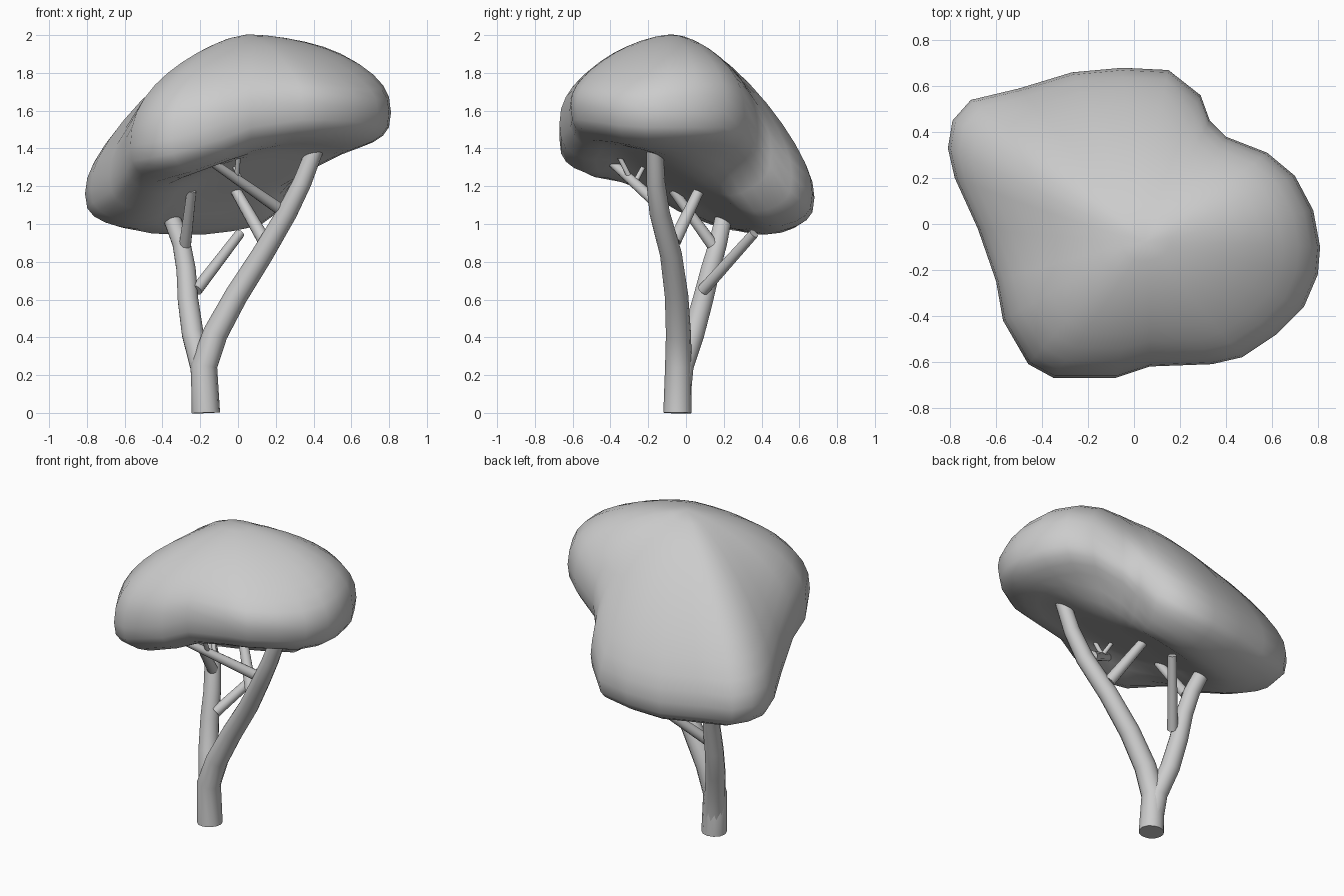
import bpy, bmesh, math
from mathutils import Vector

cube = bpy.data.objects.get("Cube")
if cube:
    bpy.data.objects.remove(cube, do_unlink=True)

grey = bpy.data.materials.new("plain_grey")
grey.use_nodes = True
grey.diffuse_color = (0.6, 0.6, 0.6, 1)
grey.node_tree.nodes["Principled BSDF"].inputs["Base Color"].default_value = (0.6, 0.6, 0.6, 1)


def finish(name, mesh):
    """Link a mesh as a smooth shaded object with the shared material."""
    mesh.materials.clear()
    mesh.materials.append(grey)
    obj = bpy.data.objects.new(name, mesh)
    bpy.context.collection.objects.link(obj)
    bpy.ops.object.select_all(action="DESELECT")
    obj.select_set(True)
    bpy.context.view_layer.objects.active = obj
    bpy.ops.object.shade_smooth_by_angle(angle=math.radians(60))


def limb(name, path, radii):
    """Tapered round tube along a path, with closed ends."""
    curve = bpy.data.curves.new(name + "_curve", "CURVE")
    curve.dimensions = "3D"
    curve.bevel_depth = 1
    curve.bevel_resolution = 4
    curve.use_fill_caps = True
    spline = curve.splines.new("POLY")
    spline.points.add(len(path) - 1)
    for i, (point, position) in enumerate(zip(spline.points, path)):
        point.co = (*position, 1)
        blend = i / (len(path) - 1)
        point.radius = radii[0] + (radii[1] - radii[0]) * blend
    helper = bpy.data.objects.new(name + "_helper", curve)
    bpy.context.collection.objects.link(helper)
    depsgraph = bpy.context.evaluated_depsgraph_get()
    mesh = bpy.data.meshes.new_from_object(helper.evaluated_get(depsgraph))
    bpy.data.objects.remove(helper, do_unlink=True)
    finish(name, mesh)


# Trunk with its two main limbs
limb("right_leaning_trunk",
     [(-.17, -.045, 0), (-.18, -.04, .25), (-.12, -.04, .42), (-.01, -.05, .62),
      (.13, -.08, .84), (.26, -.14, 1.06), (.34, -.16, 1.22), (.41, -.165, 1.4)],
     (.075, .045))
limb("left_leaning_trunk",
     [(-.172, -.04, .08), (-.193, -.02, .25), (-.24, .04, .42), (-.265, .09, .6),
      (-.275, .13, .76), (-.3, .17, .9), (-.355, .2, 1.04)],
     (.066, .046))

# Side branches and twigs
limb("back_branch", [(-.22, .09, .65), (.01, .36, .95)], (.032, .026))
limb("left_branch", [(-.28, .14, .89), (-.245, -.07, 1.18)], (.032, .025))
limb("middle_branch", [(.14, -.06, .91), (-.02, .075, 1.19)], (.036, .028))
limb("front_branch", [(.22, -.12, 1.08), (-.17, -.42, 1.35)], (.032, .022))
limb("front_twig", [(-.01, -.29, 1.23), (.01, -.39, 1.43)], (.014, .012))
limb("short_twig", [(.02, -.27, 1.22), (-.04, -.2, 1.35)], (.014, .011))

# Canopy rim, counterclockwise from the right side
RIM = [Vector(p) for p in (
    (.81, -.1, 1.59), (.78, .06, 1.59), (.7, .21, 1.59), (.58, .31, 1.57),
    (.4, .38, 1.49), (.33, .45, 1.38), (.29, .56, 1.25), (.15, .67, 1.16),
    (-.05, .68, 1.14), (-.27, .66, 1.13), (-.5, .59, 1.14), (-.71, .54, 1.15),
    (-.79, .45, 1.16), (-.81, .33, 1.16), (-.78, .2, 1.19), (-.68, -.02, 1.25),
    (-.6, -.25, 1.36), (-.57, -.42, 1.41), (-.46, -.61, 1.43), (-.35, -.67, 1.45),
    (-.08, -.67, 1.53), (.07, -.62, 1.59), (.34, -.61, 1.63), (.47, -.58, 1.63),
    (.62, -.48, 1.62), (.74, -.36, 1.6), (.8, -.22, 1.59))]
COUNT = len(RIM)
CENTRE = Vector((.05, -.08, 1.67))
UP, DOWN = .335, .235

# Softened copy of the rim that guides the inner rings
soft_rim = RIM
for _ in range(10):
    soft_rim = [(soft_rim[i - 1] + 2 * soft_rim[i] + soft_rim[(i + 1) % COUNT]) / 4
                for i in range(COUNT)]


def bulge(s, power):
    return max(0, 1 - s ** power) ** (1 / power)


def canopy_point(i, s, upper):
    """Point at fraction s from the centre to rim point i."""
    rim = soft_rim[i].lerp(RIM[i], s)
    x, y = CENTRE.xy + (rim - CENTRE).xy * s
    if upper:
        z = CENTRE.z + (rim.z - CENTRE.z) * s ** 1.5
        z += (UP + .03 * x + .4 * x * min(y, 0) - .1 * y * y) * bulge(s, 2.5)
    else:
        edge = rim.z - DOWN * bulge(s, 3)
        plane = 1.2 + .22 * x - .45 * y
        t = min(1, max(0, (.85 - s) / .5))
        z = edge + (plane - edge) * t * t * (3 - 2 * t)
    return x, y, z


bm = bmesh.new()
steps = 10
rings = []
for k in range(1, 2 * steps):
    s = math.sin(math.pi / 2 * k / steps)
    rings.append([bm.verts.new(canopy_point(i, s, k <= steps)) for i in range(COUNT)])
for a, b in zip(rings, rings[1:]):
    for i in range(COUNT):
        j = (i + 1) % COUNT
        bm.faces.new((a[i], b[i], b[j], a[j]))
for ring, upper in ((rings[0], True), (rings[-1], False)):
    pole = bm.verts.new(canopy_point(0, 0, upper))
    for i in range(COUNT):
        bm.faces.new((pole, ring[i], ring[(i + 1) % COUNT]))
bmesh.ops.recalc_face_normals(bm, faces=bm.faces)
canopy_mesh = bpy.data.meshes.new("canopy")
bm.to_mesh(canopy_mesh)
bm.free()
finish("canopy", canopy_mesh)
